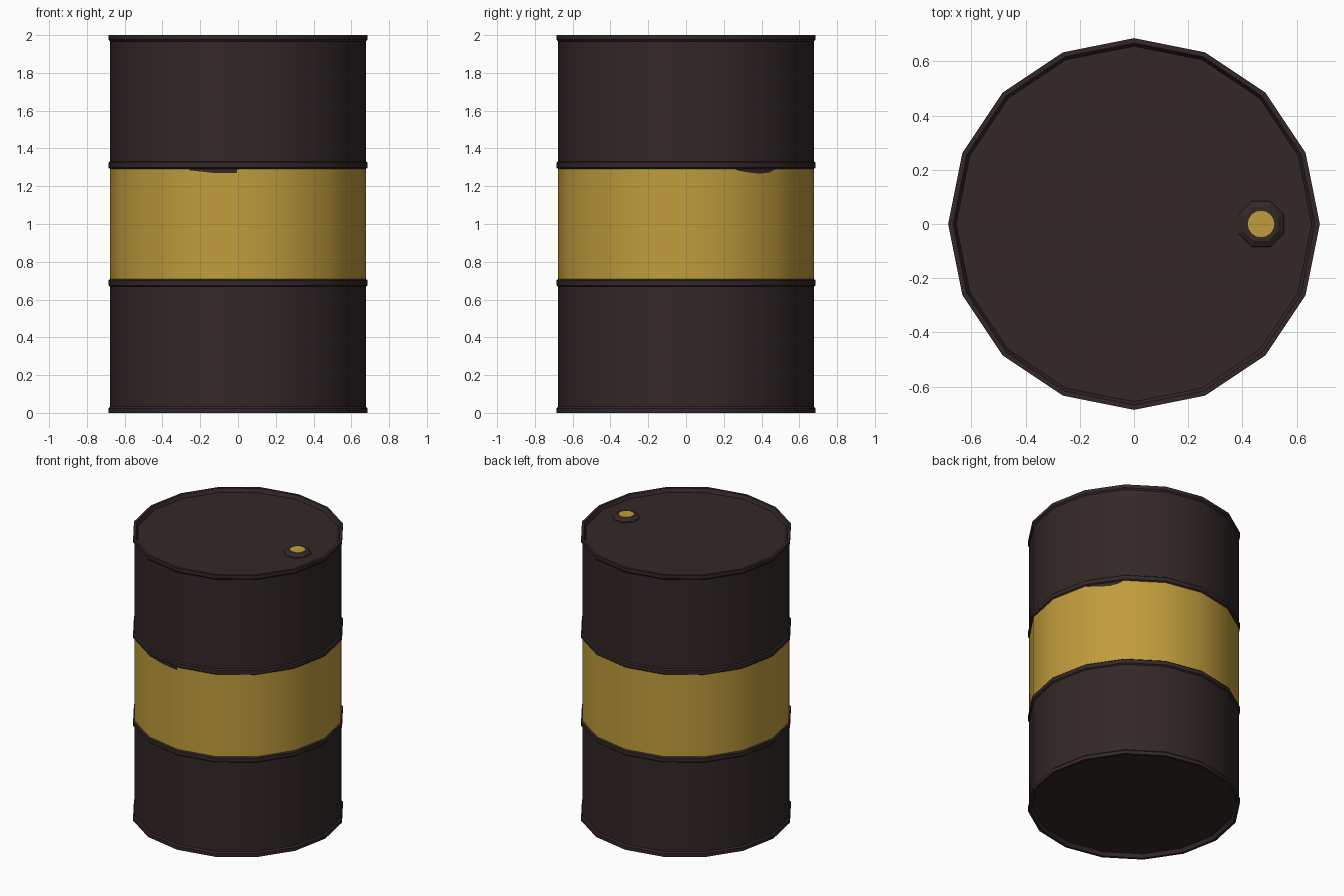
import bpy, bmesh, math

if "Cube" in bpy.data.objects:
    bpy.data.objects.remove(bpy.data.objects["Cube"])

SIDES = 16


def material(name, rgb):
    m = bpy.data.materials.new(name)
    m.diffuse_color = (*rgb, 1)
    m.use_nodes = True
    m.node_tree.nodes["Principled BSDF"].inputs["Base Color"].default_value = m.diffuse_color
    return m


DARK = material("dark brown metal", (0.033, 0.0205, 0.0203))
YELLOW = material("yellow paint", (0.53, 0.335, 0.045))


def finish(bm, name, angle=40):
    me = bpy.data.meshes.new(name)
    bm.to_mesh(me)
    bm.free()
    me.materials.append(DARK)
    me.materials.append(YELLOW)
    ob = bpy.data.objects.new(name, me)
    bpy.context.collection.objects.link(ob)
    bpy.ops.object.select_all(action='DESELECT')
    ob.select_set(True)
    bpy.context.view_layer.objects.active = ob
    bpy.ops.object.shade_smooth_by_angle(angle=math.radians(angle))
    return ob


def lathe(bm, profile, sides, cx=0, turn=0.0, caps=(True, True)):
    """Spin (radius, z) points, listed bottom to top, about a vertical axis."""
    rings = []
    for r, z in profile:
        rings.append([bm.verts.new((cx + r * math.cos(turn + math.tau * i / sides),
                                    r * math.sin(turn + math.tau * i / sides), z))
                      for i in range(sides)])
    for a, b in zip(rings, rings[1:]):
        for i in range(sides):
            j = (i + 1) % sides
            bm.faces.new((a[i], a[j], b[j], b[i]))
    if caps[0]:
        bm.faces.new(rings[0][::-1])
    if caps[1]:
        bm.faces.new(rings[-1])


# Barrel: recessed ends, rolled rims and two hoops, mirrored about mid height
R, H = 0.677, 0.686
lower = [(0.656, 0.025), (0.668, 0.0), (H, 0.0), (H, 0.024), (R, 0.034),
         (R, 0.668), (H, 0.675), (H, 0.702), (R, 0.709)]
upper = [(r, 2 - z) for r, z in reversed(lower)]
bm = bmesh.new()
lathe(bm, lower + upper, SIDES)
for f in bm.faces:
    z = f.calc_center_median().z
    wall = len(f.verts) == 4
    f.material_index = 1 if wall and 0.72 < z < 1.28 else 0
finish(bm, "barrel")

# Bung: octagonal dark flange with a yellow round cap
bm = bmesh.new()
lathe(bm, [(0.092, 1.97), (0.09, 1.98), (0.068, 1.994)], 8, 0.469, math.pi / 8,
      (False, True))
finish(bm, "bung_flange", 20)
bm = bmesh.new()
lathe(bm, [(0.049, 1.99), (0.049, 1.997)], 16, 0.469, 0, (False, True))
for f in bm.faces:
    f.material_index = 1
finish(bm, "bung_cap")


# Worn paint: thin dark plates under the upper hoop, each lying on one facet
def worn_patch(facet, outline, name):
    ang = math.tau * (facet + 0.5) / SIDES
    d = R * math.cos(math.pi / SIDES) + 0.0015
    bm = bmesh.new()
    vs = [bm.verts.new((d * math.cos(ang) - u * math.sin(ang),
                        d * math.sin(ang) + u * math.cos(ang), z)) for u, z in outline]
    bm.faces.new(vs)
    finish(bm, name)


worn_patch(11, [(-0.13, 1.292), (-0.13, 1.284), (-0.06, 1.277), (0.0, 1.27),
                (0.125, 1.27), (0.13, 1.292)], "worn_patch_front")
worn_patch(1, [(-0.13, 1.292), (-0.12, 1.284), (-0.04, 1.272), (0.03, 1.266),
               (0.09, 1.274), (0.13, 1.292)], "worn_patch_right")
